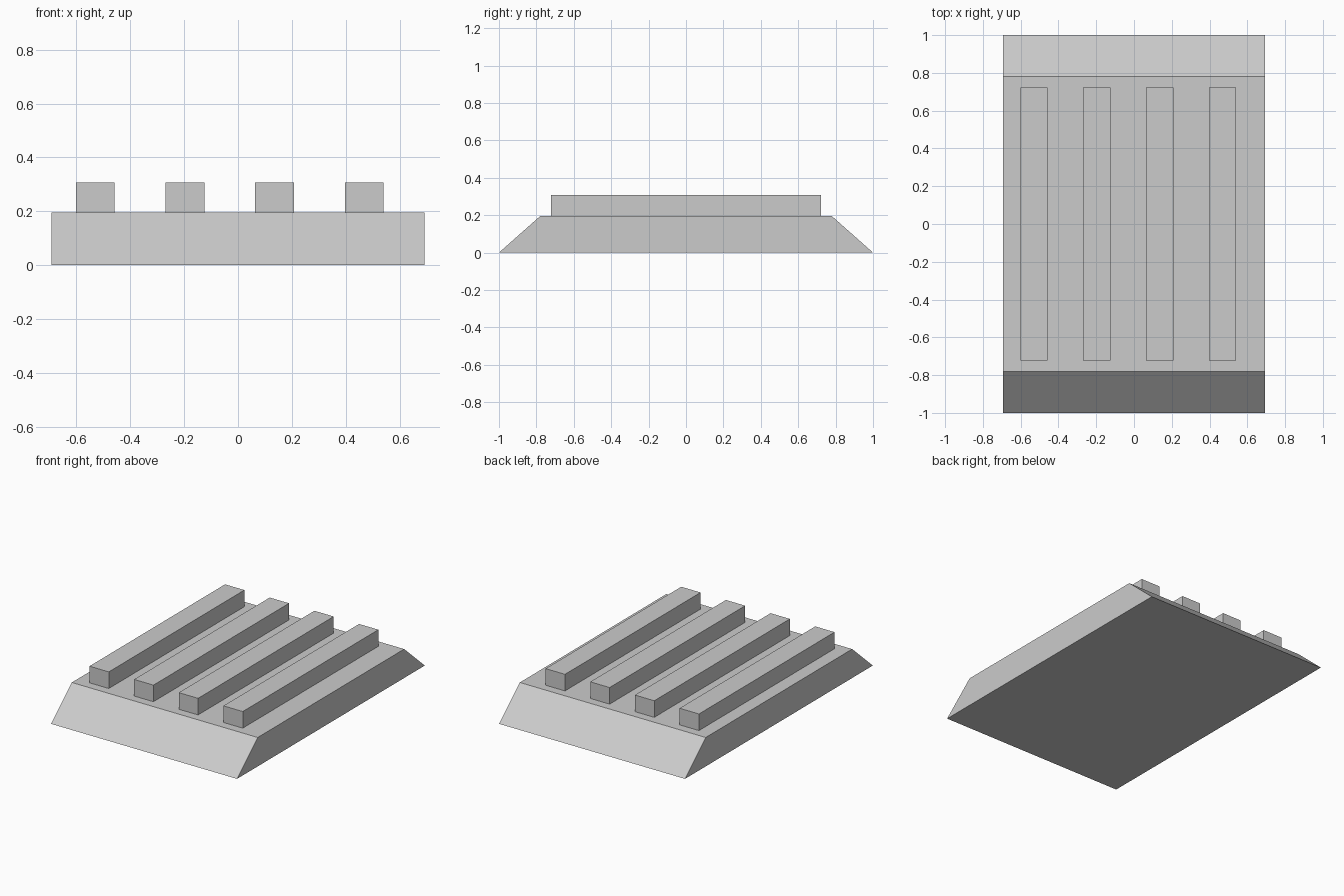
import bpy
import bmesh

if "Cube" in bpy.data.objects:
    bpy.data.objects.remove(bpy.data.objects["Cube"])

grey = bpy.data.materials.new("light_grey")
grey.diffuse_color = (0.6, 0.6, 0.6, 1)
grey.use_nodes = True
grey.node_tree.nodes["Principled BSDF"].inputs["Base Color"].default_value = grey.diffuse_color


def extrude_profile(name, profile, x0, x1):
    """Extrude a closed (y, z) profile along x."""
    bm = bmesh.new()
    face = bm.faces.new([bm.verts.new((x0, y, z)) for y, z in profile])
    ext = bmesh.ops.extrude_face_region(bm, geom=[face], use_keep_orig=True)
    verts = [g for g in ext["geom"] if isinstance(g, bmesh.types.BMVert)]
    bmesh.ops.translate(bm, verts=verts, vec=(x1 - x0, 0, 0))
    bmesh.ops.recalc_face_normals(bm, faces=bm.faces)
    mesh = bpy.data.meshes.new(name)
    bm.to_mesh(mesh)
    bm.free()
    mesh.materials.append(grey)
    obj = bpy.data.objects.new(name, mesh)
    bpy.context.collection.objects.link(obj)
    return obj


# Base slab with sloped front and back ends
TOP = 0.195
extrude_profile("base", [(-1, 0), (1, 0), (0.78, TOP), (-0.78, TOP)], -0.693, 0.693)

# Four raised rails, evenly spaced
for i in range(4):
    x = -0.602 + i * 0.333
    extrude_profile(f"rail_{i + 1}",
                    [(-0.722, TOP), (0.722, TOP), (0.722, 0.307), (-0.722, 0.307)],
                    x, x + 0.144)
